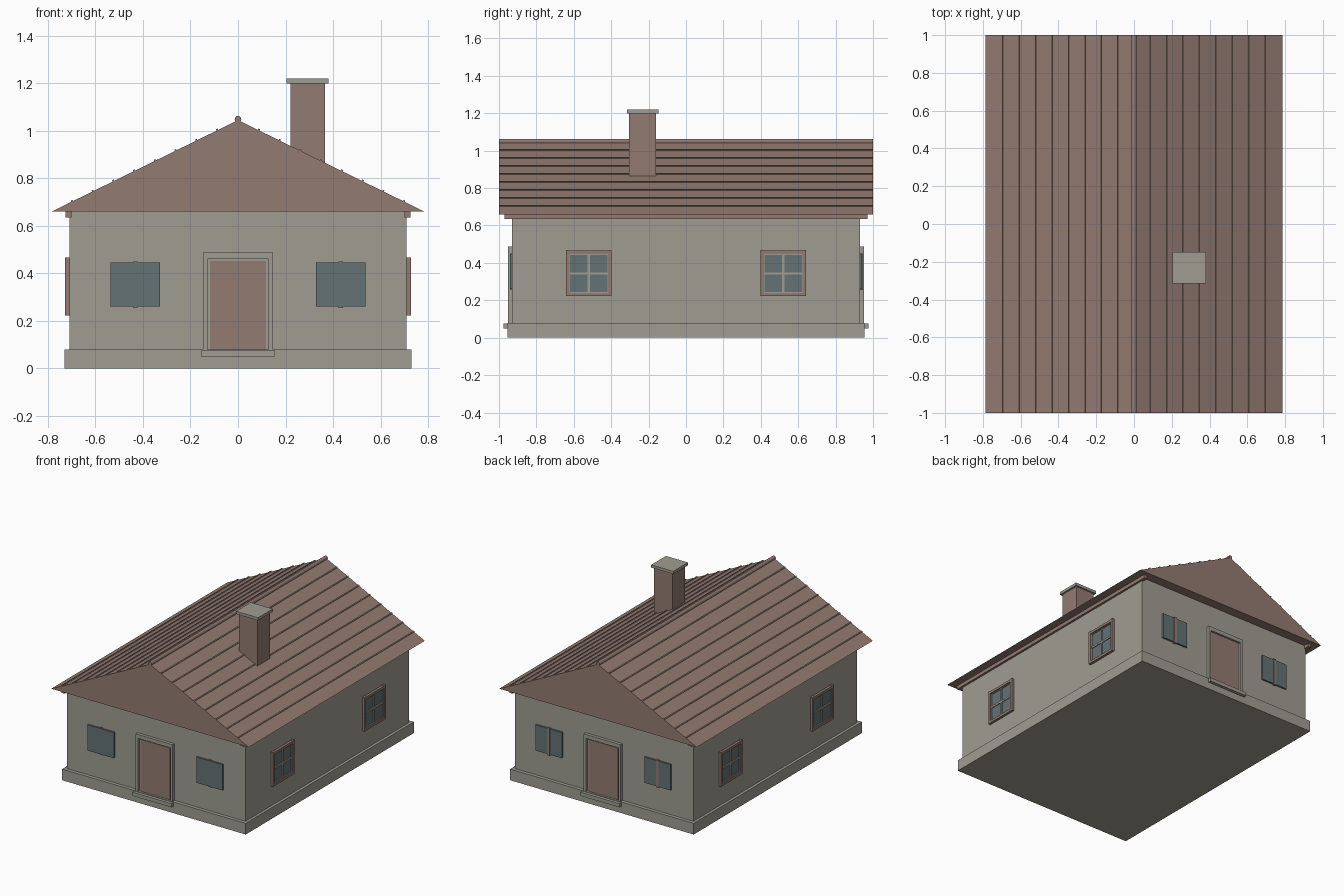
import bpy
import bmesh
from math import atan2, cos, sin, pi
from mathutils import Matrix, Vector

if "Cube" in bpy.data.objects:
    bpy.data.objects.remove(bpy.data.objects["Cube"], do_unlink=True)


def material(name, rgb):
    mat = bpy.data.materials.new(name)
    mat.use_nodes = True
    mat.diffuse_color = (*rgb, 1)
    bsdf = next(n for n in mat.node_tree.nodes if n.type == 'BSDF_PRINCIPLED')
    bsdf.inputs["Base Color"].default_value = (*rgb, 1)
    return mat


STONE = material("warm grey plaster", (0.35, 0.34, 0.285))
BROWN = material("red brown wood", (0.29, 0.2, 0.168))
GLASS = material("blue grey glass", (0.125, 0.17, 0.172))


def finish(name, bm, mat):
    bmesh.ops.recalc_face_normals(bm, faces=bm.faces)
    mesh = bpy.data.meshes.new(name)
    bm.to_mesh(mesh)
    bm.free()
    mesh.materials.append(mat)
    obj = bpy.data.objects.new(name, mesh)
    bpy.context.collection.objects.link(obj)
    return obj


def add_box(bm, lo, hi, turn=Matrix()):
    """Add an axis-aligned box between two corners, then apply a transform."""
    lo, hi = Vector(lo), Vector(hi)
    place = Matrix.Translation((lo + hi) / 2) @ Matrix.Diagonal((*(hi - lo), 1))
    bmesh.ops.create_cube(bm, size=1, matrix=turn @ place)


def boxes(name, mat, corners, turn=Matrix()):
    bm = bmesh.new()
    for lo, hi in corners:
        add_box(bm, lo, hi, turn)
    return finish(name, bm, mat)


WALL_X, WALL_Y = 0.71, 0.93
EAVE_X, EAVE_Z, RIDGE_Z = 0.785, 0.66, 1.045

# Plinth and walls
boxes("plinth", STONE, [((-0.73, -0.955, 0), (0.73, 0.955, 0.08))])
boxes("walls", STONE, [((-WALL_X, -WALL_Y, 0.08), (WALL_X, WALL_Y, EAVE_Z))])

# Roof prism with solid gable ends
bm = bmesh.new()
gable = [bm.verts.new(p) for p in
         ((-EAVE_X, -1, EAVE_Z), (EAVE_X, -1, EAVE_Z), (0, -1, RIDGE_Z))]
face = bm.faces.new(gable)
end = bmesh.ops.extrude_face_region(bm, geom=[face])
bmesh.ops.translate(bm, vec=(0, 2, 0),
                    verts=[v for v in end["geom"] if isinstance(v, bmesh.types.BMVert)])
# the extruded region leaves its starting face in place as the front gable
if not any(f.calc_center_median().y < -0.99 for f in bm.faces):
    bm.faces.new(gable)
finish("roof", bm, BROWN)

# Thin battens running along both slopes
ROWS = 9
slope = atan2(RIDGE_Z - EAVE_Z, EAVE_X)
bm = bmesh.new()
for side in (-1, 1):
    for row in range(1, ROWS):
        t = row / ROWS
        spot = Vector((side * EAVE_X * t, 0, RIDGE_Z + (EAVE_Z - RIDGE_Z) * t))
        turn = Matrix.Translation(spot) @ Matrix.Rotation(side * slope, 4, 'Y')
        add_box(bm, (-0.004, -1, -0.004), (0.004, 1, 0.006), turn)
finish("roof_battens", bm, BROWN)

# Round ridge cap
bm = bmesh.new()
bmesh.ops.create_cone(bm, cap_ends=True, segments=12, radius1=0.014, radius2=0.014, depth=2,
                      matrix=Matrix.Translation((0, 0, 1.049)) @ Matrix.Rotation(pi / 2, 4, 'X'))
finish("ridge_cap", bm, BROWN)

# Eave boards under the long sides
for name, s in (("left", 1), ("right", -1)):
    xs = sorted((s * 0.70, s * 0.725))
    boxes(name + "_eave_board", BROWN, [((xs[0], -0.97, 0.635), (xs[1], 0.97, 0.665))])

# Chimney
boxes("chimney", BROWN, [((0.22, -0.305, 0.85), (0.367, -0.16, 1.2))])
boxes("chimney_cap", STONE, [((0.205, -0.315, 1.2), (0.38, -0.148, 1.22))])


def frame(half, z0, z1, width, depth, y0=0.0):
    """Four bars around an opening, facing -y."""
    return [((-half, y0 - depth, z0), (-half + width, y0, z1)),
            ((half - width, y0 - depth, z0), (half, y0, z1)),
            ((-half + width, y0 - depth, z1 - width), (half - width, y0, z1)),
            ((-half + width, y0 - depth, z0), (half - width, y0, z0 + width))]


# Four-pane windows on the long sides, built facing -y and turned into place
for name, s in (("left", 1), ("right", -1)):
    for end_name, y in (("front", -0.52), ("back", 0.52)):
        turn = Matrix.Translation((s * WALL_X, y, 0)) @ Matrix.Rotation(s * pi / 2, 4, 'Z')
        label = f"{name}_{end_name}_window"
        horns = [((a - 0.01, -0.018, 0.46), (a + 0.01, 0, 0.468)) for a in (-0.112, 0.112)]
        boxes(label + "_casing", BROWN, frame(0.122, 0.222, 0.465, 0.018, 0.018) + horns, turn)
        boxes(label + "_glass", GLASS, [((-0.104, -0.004, 0.24), (0.104, 0, 0.447))], turn)
        bars = frame(0.104, 0.24, 0.447, 0.004, 0.01)
        bars += [((-0.006, -0.01, 0.24), (0.006, 0, 0.447)),
                 ((-0.104, -0.01, 0.337), (0.104, 0, 0.35))]
        boxes(label + "_bars", STONE, bars, turn)

# Doors and windows on both gable walls
for name, angle in (("front", 0), ("back", pi)):
    turn = Matrix.Rotation(angle, 4, 'Z') @ Matrix.Translation((0, -WALL_Y, 0))
    boxes(name + "_door_frame", STONE, [
        ((-0.147, -0.022, 0.075), (-0.129, 0, 0.46)),
        ((0.129, -0.022, 0.075), (0.147, 0, 0.46)),
        ((-0.147, -0.022, 0.46), (0.147, 0, 0.488)),
        ((-0.129, -0.006, 0.075), (0.129, 0, 0.46))], turn)
    boxes(name + "_door", BROWN, [((-0.118, -0.011, 0.078), (0.118, 0, 0.452))], turn)
    boxes(name + "_door_step", STONE, [((-0.155, -0.047, 0.05), (0.155, 0, 0.076))], turn)
    # the front panes cover their centre post, the back post stands proud
    post_depth = 0.008 if name == "front" else 0.016
    for side, x in (("left", 0.432), ("right", -0.432)):
        boxes(f"{name}_{side}_gable_glass", GLASS,
              [((x - 0.104, -0.012, 0.26), (x + 0.104, 0, 0.445))], turn)
        boxes(f"{name}_{side}_gable_post", BROWN,
              [((x - 0.01, -post_depth, 0.254), (x + 0.01, 0, 0.451))], turn)
